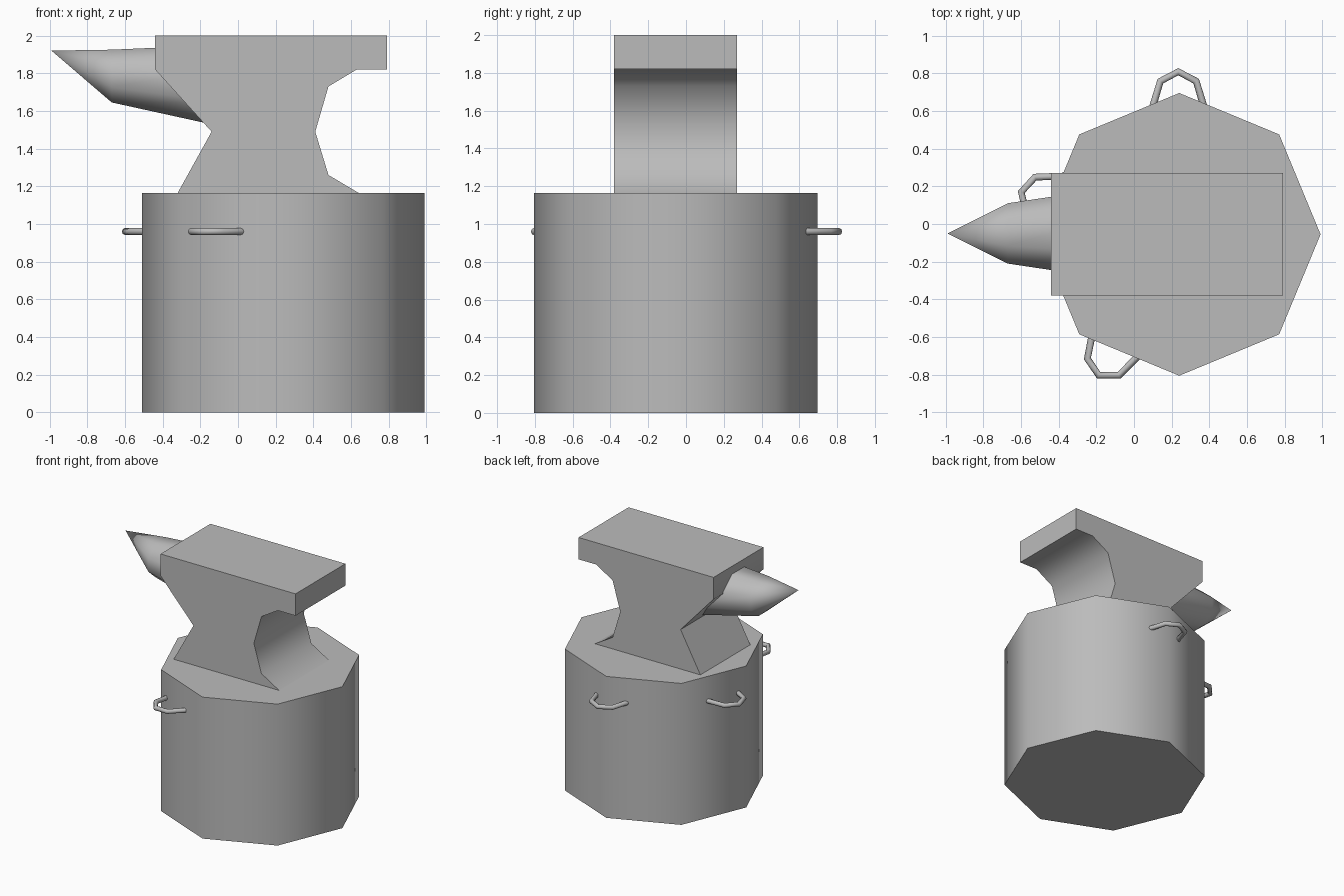
import bpy, bmesh
from math import radians, cos, sin, pi
from mathutils import Matrix, Vector

cube = bpy.data.objects.get("Cube")
if cube:
    bpy.data.objects.remove(cube, do_unlink=True)

grey = bpy.data.materials.new("plain_grey")
grey.use_nodes = True
grey.diffuse_color = (0.5, 0.5, 0.5, 1)
grey.node_tree.nodes["Principled BSDF"].inputs["Base Color"].default_value = (0.5, 0.5, 0.5, 1)

STUMP_X, MID_Y, STUMP_TOP = 0.24, -0.055, 1.165


def finish(obj):
    """Assign the material and smooth everything but the sharp edges."""
    obj.data.materials.append(grey)
    bpy.ops.object.select_all(action='DESELECT')
    obj.select_set(True)
    bpy.context.view_layer.objects.active = obj
    bpy.ops.object.shade_smooth_by_angle(angle=radians(60))


def from_bmesh(name, bm):
    bmesh.ops.recalc_face_normals(bm, faces=bm.faces)
    mesh = bpy.data.meshes.new(name)
    bm.to_mesh(mesh)
    bm.free()
    obj = bpy.data.objects.new(name, mesh)
    bpy.context.collection.objects.link(obj)
    finish(obj)


# Eight-sided stump
bpy.ops.mesh.primitive_cylinder_add(vertices=8, radius=0.75, depth=STUMP_TOP,
                                    location=(STUMP_X, MID_Y, STUMP_TOP / 2))
stump = bpy.context.object
stump.name = "stump"
finish(stump)

# Anvil body: side profile extruded across the depth
profile = [(-0.44, 2.0), (-0.44, 1.82), (-0.14, 1.49), (-0.32, STUMP_TOP),
           (0.64, STUMP_TOP), (0.48, 1.26), (0.41, 1.49), (0.48, 1.73),
           (0.63, 1.82), (0.79, 1.82), (0.79, 2.0)]
bm = bmesh.new()
side = bm.faces.new([bm.verts.new((x, -0.38, z)) for x, z in profile])
extruded = bmesh.ops.extrude_face_region(bm, geom=[side])["geom"]
bmesh.ops.translate(bm, vec=(0, 0.65, 0),
                    verts=[v for v in extruded if isinstance(v, bmesh.types.BMVert)])
from_bmesh("anvil_body", bm)

# Horn: two flat-topped octagon rings closing to a raised point
SIDES = 8
bm = bmesh.new()
rings = []
for x, z, half_y, half_z in [(-0.10, 1.735, 0.245, 0.215), (-0.67, 1.785, 0.16, 0.14)]:
    ring = []
    for i in range(SIDES):
        a = (i + 0.5) * 2 * pi / SIDES
        k = 1 / cos(pi / SIDES)
        ring.append(bm.verts.new((x, -0.05 + half_y * k * cos(a), z + half_z * k * sin(a))))
    rings.append(ring)
tip = bm.verts.new((-0.99, -0.05, 1.92))
base, neck = rings
bm.faces.new(base)
for i in range(SIDES):
    j = (i + 1) % SIDES
    bm.faces.new((base[i], base[j], neck[j], neck[i]))
    bm.faces.new((neck[i], neck[j], tip))
from_bmesh("horn", bm)


# Bent tube handles, placed by their outermost point and heading
def add_handle(name, apex, heading):
    path = [(-0.20, -0.14), (-0.05, -0.095), (0, 0), (-0.05, 0.095), (-0.20, 0.14)]
    curve = bpy.data.curves.new(name, 'CURVE')
    curve.dimensions = '3D'
    curve.bevel_depth = 0.019
    curve.bevel_resolution = 2
    curve.use_fill_caps = True
    spline = curve.splines.new('POLY')
    spline.points.add(len(path) - 1)
    turn = Matrix.Rotation(radians(heading), 3, 'Z')
    for point, (u, v) in zip(spline.points, path):
        point.co = (*(turn @ Vector((u, v, 0)) + Vector((*apex, 0.96))), 1)
    obj = bpy.data.objects.new(name, curve)
    bpy.context.collection.objects.link(obj)
    bpy.ops.object.select_all(action='DESELECT')
    obj.select_set(True)
    bpy.context.view_layer.objects.active = obj
    bpy.ops.object.convert(target='MESH')
    finish(bpy.context.object)


add_handle("back_handle", (0.235, 0.808), 90)
add_handle("right_handle", (-0.598, 0.17), 165)
add_handle("front_handle", (-0.187, -0.803), 242)
